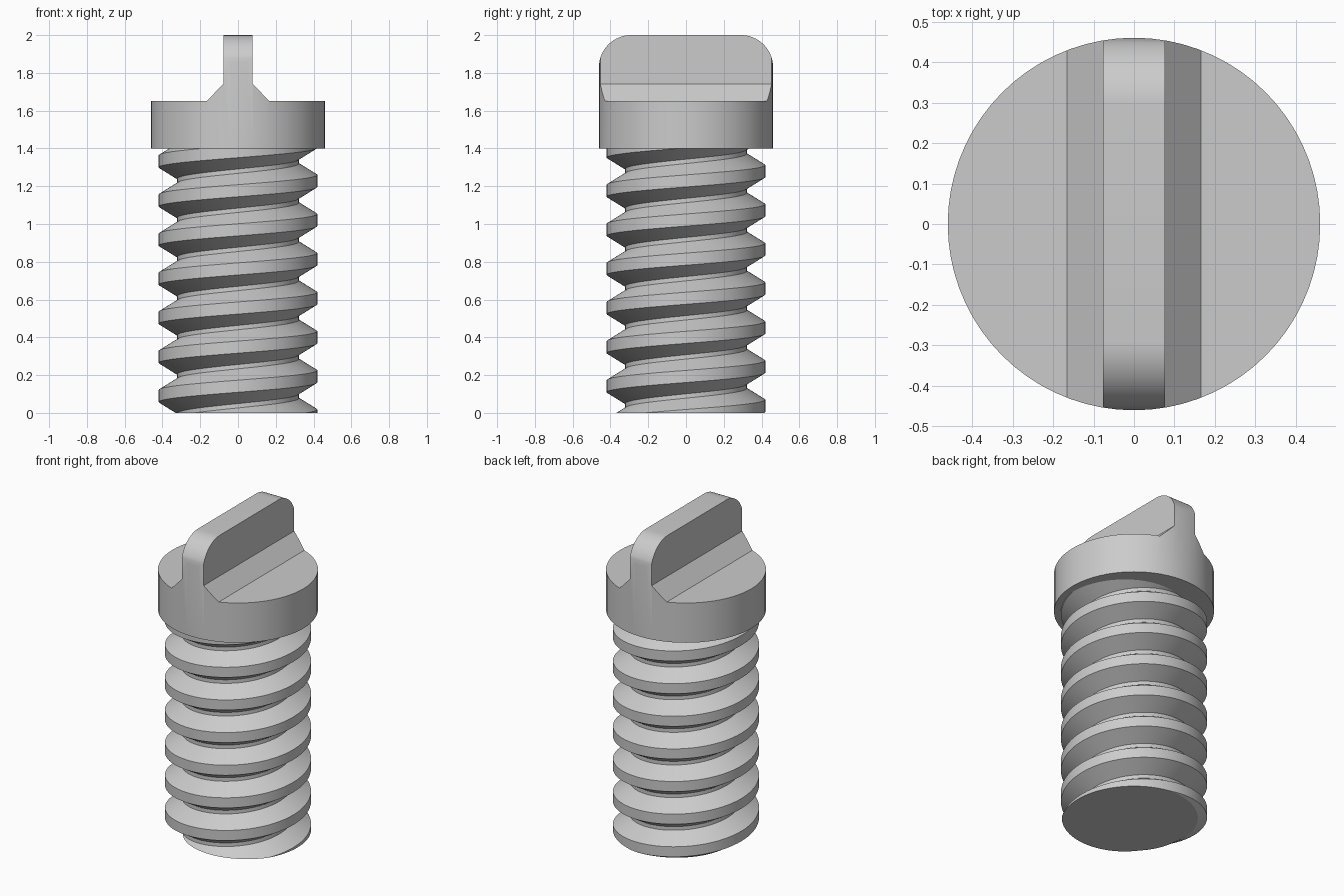
import bpy, bmesh
from math import pi, sin, cos
from mathutils import Vector

cube = bpy.data.objects.get("Cube")
if cube:
    bpy.data.objects.remove(cube, do_unlink=True)

grey = bpy.data.materials.new("plain grey")
grey.use_nodes = True
colour = (0.6, 0.6, 0.6, 1)
grey.diffuse_color = colour
grey.node_tree.nodes["Principled BSDF"].inputs["Base Color"].default_value = colour


def make_object(name, bm):
    bmesh.ops.recalc_face_normals(bm, faces=bm.faces)
    mesh = bpy.data.meshes.new(name)
    bm.to_mesh(mesh)
    bm.free()
    mesh.materials.append(grey)
    obj = bpy.data.objects.new(name, mesh)
    bpy.context.collection.objects.link(obj)
    return obj


def select_only(obj):
    bpy.ops.object.select_all(action="DESELECT")
    obj.select_set(True)
    bpy.context.view_layer.objects.active = obj


def prism(name, points, direction):
    """Extrude a flat outline into a solid."""
    bm = bmesh.new()
    face = bm.faces.new([bm.verts.new(p) for p in points])
    new = bmesh.ops.extrude_face_region(bm, geom=[face])["geom"]
    verts = [v for v in new if isinstance(v, bmesh.types.BMVert)]
    bmesh.ops.translate(bm, verts=verts, vec=Vector(direction))
    return make_object(name, bm)


# Threaded shaft: a helical sweep, trimmed flat at both ends
PITCH, CREST_Z, STEPS, TURNS = 0.207, 0.193, 72, 10
ROOT, CREST, SHAFT_TOP = 0.322, 0.42, 1.41
profile = [(CREST, -0.032), (CREST, 0.032), (ROOT, 0.092), (ROOT, PITCH - 0.092)]

bm = bmesh.new()
columns = []
for i in range(STEPS):
    a = 2 * pi * i / STEPS
    columns.append([
        bm.verts.new((r * cos(a), r * sin(a),
                      CREST_Z + dz + PITCH * (turn - 2 + i / STEPS)))
        for turn in range(TURNS) for r, dz in profile])
for i in range(STEPS):
    here = columns[i]
    there = columns[i + 1] if i + 1 < STEPS else columns[0][len(profile):]
    for j in range(min(len(here), len(there)) - 1):
        bm.faces.new((here[j], there[j], there[j + 1], here[j + 1]))
for z, way in ((0, -1), (SHAFT_TOP, 1)):
    cut = bmesh.ops.bisect_plane(
        bm, geom=bm.verts[:] + bm.edges[:] + bm.faces[:], dist=1e-6,
        plane_co=(0, 0, z), plane_no=(0, 0, way), clear_outer=True)["geom_cut"]
    rim = [e for e in cut if isinstance(e, bmesh.types.BMEdge)]
    bmesh.ops.edgeloop_fill(bm, edges=rim)
shaft = make_object("threaded_shaft", bm)

# Head with grip: ridge outline, trimmed by a round disc and a rounded slab
half = [(0.55, 1.4), (0.55, 1.652), (0.165, 1.652), (0.077, 1.742), (0.077, 2.1)]
outline = half + [(-x, z) for x, z in reversed(half)]
head = prism("head_with_grip", [(x, -0.6, z) for x, z in outline], (0, 1.2, 0))

RADIUS, SEGMENTS = 0.46, 72
circle = [(RADIUS * cos(2 * pi * i / SEGMENTS), RADIUS * sin(2 * pi * i / SEGMENTS), 1.3)
          for i in range(SEGMENTS)]
disc = prism("disc_cutter", circle, (0, 0, 1))

CORNER, ARC = 0.17, 16
side = [(RADIUS + 0.001 - CORNER + CORNER * cos(pi / 2 * i / ARC),
         2 - CORNER + CORNER * sin(pi / 2 * i / ARC)) for i in range(ARC + 1)]
side = [(RADIUS + 0.001, 1.2)] + side
side += [(-y, z) for y, z in reversed(side)]
slab = prism("slab_cutter", [(-0.7, y, z) for y, z in side], (1.4, 0, 0))

for cutter in (disc, slab):
    cutter.hide_render = True
    mod = head.modifiers.new("trim", "BOOLEAN")
    mod.operation = "INTERSECT"
    mod.solver = "EXACT"
    mod.object = cutter
    select_only(head)
    bpy.ops.object.modifier_apply(modifier=mod.name)
    bpy.data.objects.remove(cutter, do_unlink=True)

# Smooth round surfaces, keeping the hard edges crisp
for obj in (shaft, head):
    select_only(obj)
    bpy.ops.object.shade_smooth_by_angle(angle=pi / 6)
